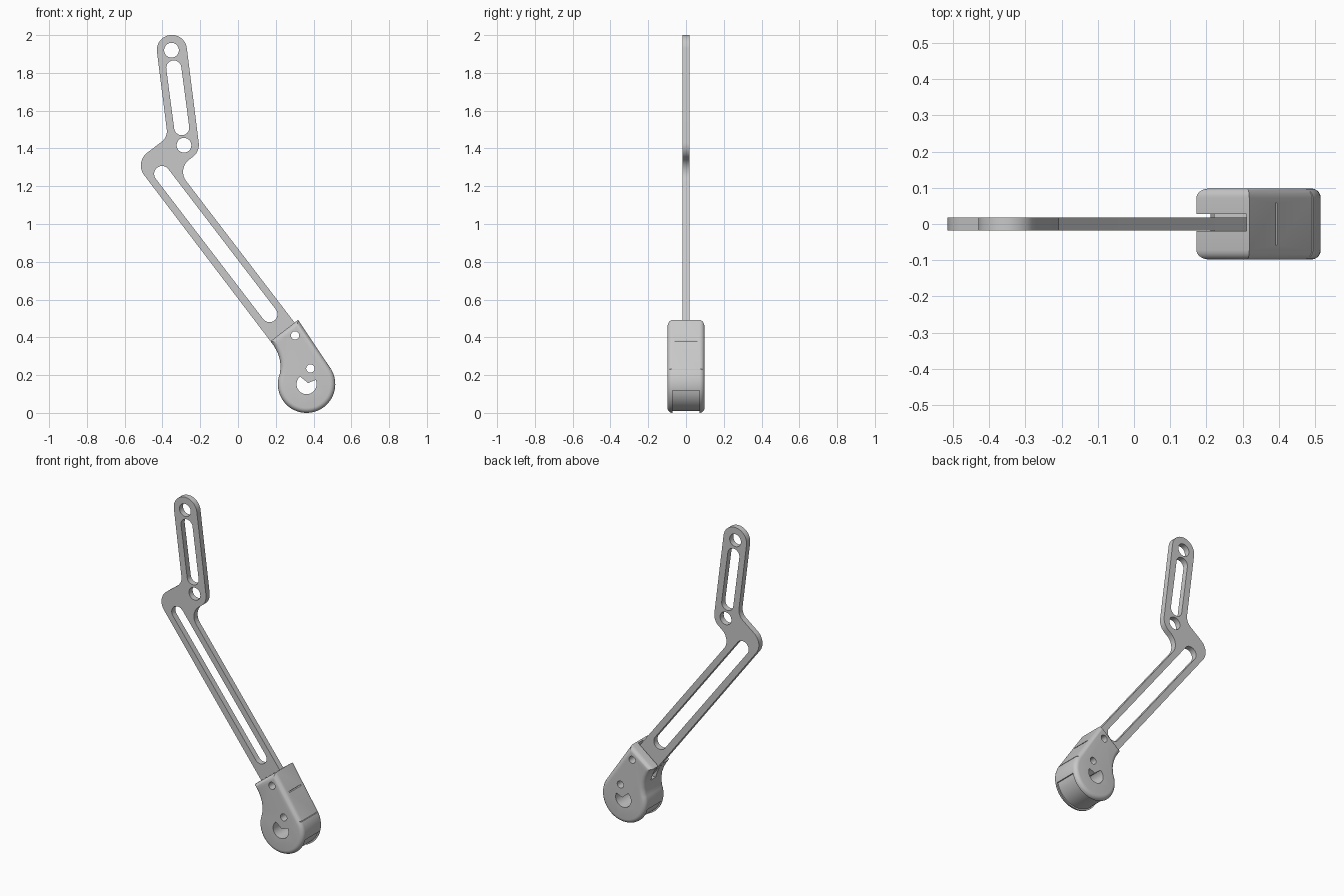
import bpy, bmesh
from math import radians, cos, sin, tan
from mathutils import Vector

if "Cube" in bpy.data.objects:
    bpy.data.objects.remove(bpy.data.objects["Cube"])

grey = bpy.data.materials.new("light_grey")
grey.use_nodes = True
colour = (0.58, 0.58, 0.58, 1)
grey.diffuse_color = colour
grey.node_tree.nodes["Principled BSDF"].inputs["Base Color"].default_value = colour


def arc(cx, cz, r, start=0, end=360, n=32):
    """Points of an arc; a full circle leaves out the repeated end."""
    steps = n if end - start == 360 else n - 1
    return [(cx + r * cos(radians(start + (end - start) * i / steps)),
             cz + r * sin(radians(start + (end - start) * i / steps))) for i in range(n)]


def rounded(corners, n=12):
    """Closed outline from (x, z, radius) corners with true tangent fillets."""
    out = []
    for i, (x, z, r) in enumerate(corners):
        p = Vector((x, z))
        if r == 0:
            out.append((x, z))
            continue
        a = (Vector(corners[i - 1][:2]) - p).normalized()
        b = (Vector(corners[(i + 1) % len(corners)][:2]) - p).normalized()
        half = a.angle(b) / 2
        c = p + (a + b).normalized() * (r / sin(half))
        reach = r / tan(half)
        s, e = p + a * reach - c, p + b * reach - c
        out += [tuple(c + s.lerp(e, k / n).normalized() * r) for k in range(n + 1)]
    return out


def slot(x1, z1, x2, z2, r):
    """Round-ended slot between two centres."""
    a, b = Vector((x1, z1)), Vector((x2, z2))
    d = (b - a).normalized() * r
    side = Vector((-d.y, d.x))
    out = []
    for c, f in ((a, -1), (b, 1)):
        for k in range(17):
            t = radians(180 * k / 16)
            out.append(tuple(c + f * (d * sin(t) - side * cos(t))))
    return out


def prism(name, outline, y0, y1, rim=0):
    """Outline in x, z drawn out along y, with optional rounded rims."""
    bm = bmesh.new()
    face = bm.faces.new([bm.verts.new((x, y0, z)) for x, z in outline])
    new = bmesh.ops.extrude_face_region(bm, geom=[face])["geom"]
    for v in new:
        if isinstance(v, bmesh.types.BMVert):
            v.co.y = y1
    bmesh.ops.recalc_face_normals(bm, faces=bm.faces)
    if rim:
        edges = [e for e in bm.edges if abs(e.verts[0].co.y - e.verts[1].co.y) < 1e-5]
        bmesh.ops.bevel(bm, geom=edges, offset=rim, segments=5, profile=0.5,
                        affect='EDGES', clamp_overlap=False)
    mesh = bpy.data.meshes.new(name)
    bm.to_mesh(mesh)
    bm.free()
    mesh.materials.append(grey)
    ob = bpy.data.objects.new(name, mesh)
    bpy.context.collection.objects.link(ob)
    return ob


def select_only(ob):
    bpy.ops.object.select_all(action='DESELECT')
    ob.select_set(True)
    bpy.context.view_layer.objects.active = ob


def pierced_plate(name, outlines, half_thickness):
    """Flat plate: the first outline is the rim, the others are holes."""
    curve = bpy.data.curves.new(name, 'CURVE')
    curve.dimensions = '2D'
    curve.fill_mode = 'BOTH'
    curve.extrude = half_thickness
    for outline in outlines:
        spline = curve.splines.new('POLY')
        spline.points.add(len(outline) - 1)
        for point, (x, z) in zip(spline.points, outline):
            point.co = (x, z, 0, 1)
        spline.use_cyclic_u = True
    curve.materials.append(grey)
    ob = bpy.data.objects.new(name, curve)
    ob.rotation_euler.x = radians(90)
    bpy.context.collection.objects.link(ob)
    select_only(ob)
    bpy.ops.object.convert(target='MESH')
    bpy.ops.object.shade_smooth_by_angle(angle=radians(30))


# Pin holes shared by the arm and the housing
upper_pin = arc(0.302, 0.41, 0.022)
lower_pin = arc(0.383, 0.235, 0.022)

# Flat cranked arm with two round holes and two long slots
pierced_plate("cranked_arm", [
    rounded([(-0.439, 1.99, 0.079), (-0.281, 2.01, 0.079), (-0.202, 1.384, 0.08),
             (-0.323, 1.291, 0.08), (0.366, 0.391, 0), (0.233, 0.299, 0),
             (-0.548, 1.326, 0.084), (-0.372, 1.46, 0.07)]),
    arc(-0.352, 1.92, 0.039),
    arc(-0.286, 1.417, 0.039),
    slot(-0.34, 1.826, -0.298, 1.51, 0.04),
    slot(-0.402, 1.265, 0.167, 0.522, 0.042),
    upper_pin], 0.018)

# Rounded housing that grips the arm
housing = prism("clamp_housing", [
    (0.172, 0.379), (0.192, 0.352), (0.209, 0.32), (0.22, 0.288), (0.226, 0.25)]
    + arc(0.363, 0.152, 0.152, 158, 392, 44) + [(0.318, 0.492)], -0.098, 0.098, 0.026)

# Pin holes, keyed bore, arm gap, side seams and recessed band under the housing
cutters = [
    prism("upper_pin_cutter", upper_pin, -0.3, 0.3),
    prism("lower_pin_cutter", lower_pin, -0.3, 0.3),
    prism("keyed_bore_cutter",
          arc(0.363, 0.152, 0.053, -230, 25) + [(0.371, 0.158)], -0.3, 0.3),
    prism("arm_gap_cutter", [(0.1, 0.28), (0.34, 0.28), (0.31, 0.44),
                             (0.31, 0.6), (0.1, 0.6)], -0.019, 0.027),
    prism("slit_cutter", [(0.385, 0.377), (0.42, 0.377), (0.42, 0.383),
                          (0.385, 0.383)], -0.058, 0.058),
    prism("seam_cutter", [(0.486, 0.229), (0.54, 0.229), (0.54, 0.233),
                          (0.486, 0.233)], -0.2, 0.2),
    prism("band_cutter", arc(0.363, 0.152, 0.143, -165, -13)
          + arc(0.363, 0.152, 0.2, -13, -165), -0.071, 0.071)]
select_only(housing)
for c in cutters:
    m = housing.modifiers.new(c.name, 'BOOLEAN')
    m.operation, m.solver, m.object = 'DIFFERENCE', 'EXACT', c
    bpy.ops.object.modifier_apply(modifier=m.name)
    bpy.data.objects.remove(c)
bpy.ops.object.shade_smooth_by_angle(angle=radians(30))
